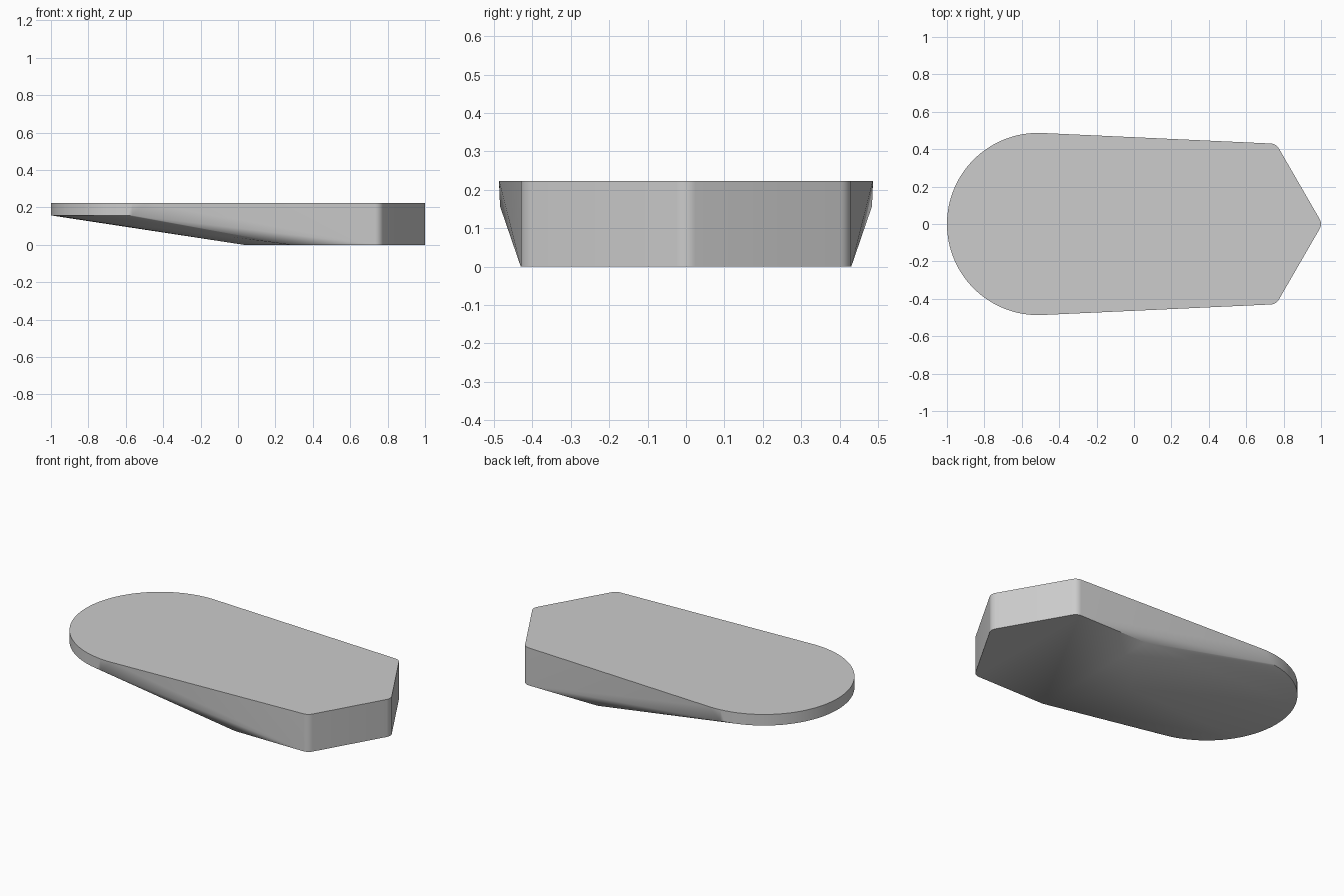
import bpy
import bmesh
import math
from mathutils import Vector

if "Cube" in bpy.data.objects:
    bpy.data.objects.remove(bpy.data.objects["Cube"], do_unlink=True)

TOP, RIM = 0.223, 0.157
RADIUS, CENTRE = 0.487, -0.513


def fillet(before, corner, after, radius, steps=6):
    """Round one outline corner with an arc tangent to both edges."""
    corner = Vector(corner)
    a = (Vector(before) - corner).normalized()
    b = (Vector(after) - corner).normalized()
    half = a.angle(b) / 2
    mid = corner + (a + b).normalized() * (radius / math.sin(half))
    start = (corner + a * (radius / math.tan(half)) - mid).normalized()
    end = (corner + b * (radius / math.tan(half)) - mid).normalized()
    return [mid + start.lerp(end, i / steps).normalized() * radius
            for i in range(steps + 1)]


# Outline: round end, tapering sides, rounded shoulders and pointed end
tangent = math.radians(87.4)
angles = [tangent + (2 * math.pi - 2 * tangent) * i / 64 for i in range(65)]
arc = [Vector((CENTRE + RADIUS * math.cos(t), RADIUS * math.sin(t))) for t in angles]
shoulder, tip = (0.76, 0.429), (1.0077, 0)
left_shoulder = fillet(arc[0], shoulder, tip, 0.05)
right_shoulder = [Vector((p.x, -p.y)) for p in left_shoulder]
nose = fillet(shoulder, tip, (0.76, -0.429), 0.05)
point_end = left_shoulder + nose + right_shoulder

# Rim under the round end, and the flat base with its angled leading edge
rim = [p for p in arc if p.x < -0.55]
base = point_end + [Vector((0.28, 0.43)), Vector((0.03, 0)), Vector((0.28, -0.43))]

# Body: the solid stretched between the three levels
bm = bmesh.new()
for level, z in ((arc + point_end, TOP), (rim, RIM), (base, 0)):
    for p in level:
        bm.verts.new((p.x, p.y, z))
bmesh.ops.convex_hull(bm, input=bm.verts)
loose = [v for v in bm.verts if not v.link_faces]
bmesh.ops.delete(bm, geom=loose, context='VERTS')
bmesh.ops.dissolve_limit(bm, angle_limit=math.radians(0.2), verts=bm.verts, edges=bm.edges)
bmesh.ops.recalc_face_normals(bm, faces=bm.faces)
mesh = bpy.data.meshes.new("tapered_body")
bm.to_mesh(mesh)
bm.free()
body = bpy.data.objects.new("tapered_body", mesh)
bpy.context.collection.objects.link(body)

# Plain grey finish
grey = bpy.data.materials.new("light_grey")
grey.use_nodes = True
colour = (0.604, 0.604, 0.604, 1)
grey.diffuse_color = colour
grey.node_tree.nodes["Principled BSDF"].inputs["Base Color"].default_value = colour
mesh.materials.append(grey)

bpy.ops.object.select_all(action='DESELECT')
body.select_set(True)
bpy.context.view_layer.objects.active = body
bpy.ops.object.shade_smooth_by_angle(angle=math.radians(30))
